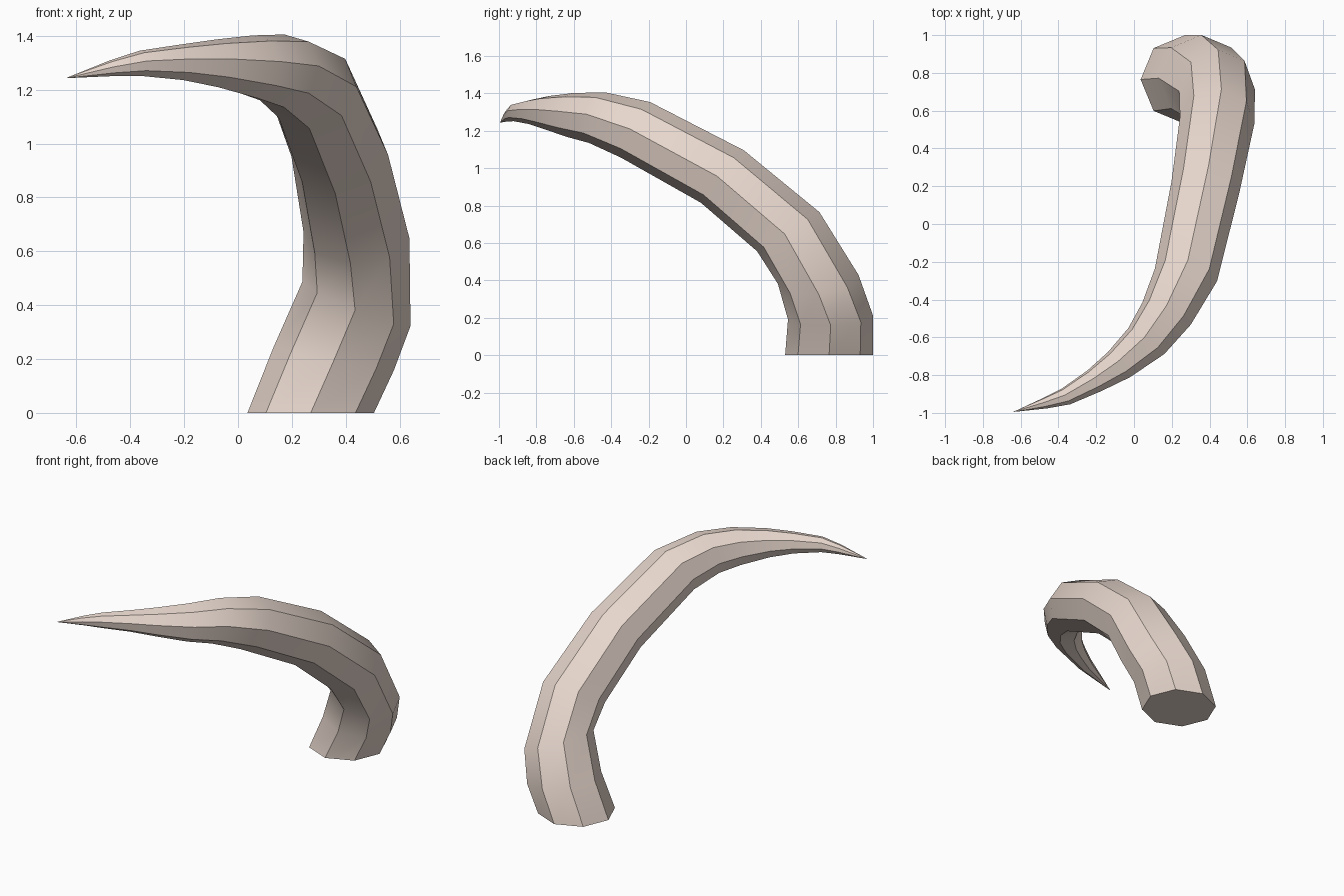
import bpy, bmesh, math
from mathutils import Vector, Quaternion

if "Cube" in bpy.data.objects:
    bpy.data.objects.remove(bpy.data.objects["Cube"])

SIDES = 8

# Horn centre line from base to tip: x, y, z, radius
PATH = [
    (0.27, 0.765, 0.0, 0.235),
    (0.355, 0.773, 0.20, 0.228),
    (0.44, 0.707, 0.405, 0.217),
    (0.44, 0.547, 0.66, 0.198),
    (0.378, 0.195, 0.955, 0.182),
    (0.275, -0.27, 1.205, 0.168),
    (0.172, -0.475, 1.27, 0.142),
    (0.065, -0.62, 1.285, 0.119),
    (-0.08, -0.745, 1.298, 0.09),
    (-0.21, -0.83, 1.302, 0.067),
    (-0.36, -0.913, 1.298, 0.048),
    (-0.47, -0.948, 1.28, 0.03),
]
TIP = (-0.64, -0.995, 1.243)

# The lowest rings tilt gradually away from the flat base
NORMALS = {0: (0, 0, 1), 1: (0.18, -0.04, 0.98), 2: (0.38, -0.11, 0.92)}

bm = bmesh.new()
turn = Quaternion()
facing = Vector((0, 0, 1))
rings = []
for i, (x, y, z, r) in enumerate(PATH):
    centre = Vector((x, y, z))
    normal = Vector(NORMALS[i]) if i in NORMALS else centre - Vector(PATH[i - 1][:3])
    normal.normalize()
    # carry the octagon along the curve without twisting it
    turn = facing.rotation_difference(normal) @ turn
    facing = normal
    ring = []
    for k in range(SIDES):
        a = 2 * math.pi * k / SIDES
        ring.append(bm.verts.new(centre + turn @ Vector((r * math.cos(a), r * math.sin(a), 0))))
    rings.append(ring)

# Side walls
for low, high in zip(rings, rings[1:]):
    for k in range(SIDES):
        n = (k + 1) % SIDES
        bm.faces.new((low[k], low[n], high[n], high[k]))

# Pointed tip and flat base
tip = bm.verts.new(TIP)
for k in range(SIDES):
    bm.faces.new((rings[-1][k], rings[-1][(k + 1) % SIDES], tip))
bm.faces.new(rings[0][::-1])
bmesh.ops.recalc_face_normals(bm, faces=bm.faces[:])

mesh = bpy.data.meshes.new("horn")
bm.to_mesh(mesh)
bm.free()
horn = bpy.data.objects.new("horn", mesh)
bpy.context.collection.objects.link(horn)

# Smooth along the length, crisp along the eight ridges
bpy.context.view_layer.objects.active = horn
horn.select_set(True)
bpy.ops.object.shade_smooth_by_angle(angle=math.radians(30))

# Pale bone colour
bone = bpy.data.materials.new("bone")
bone.diffuse_color = (0.80, 0.68, 0.61, 1)
bone.use_nodes = True
bone.node_tree.nodes["Principled BSDF"].inputs["Base Color"].default_value = bone.diffuse_color
mesh.materials.append(bone)
